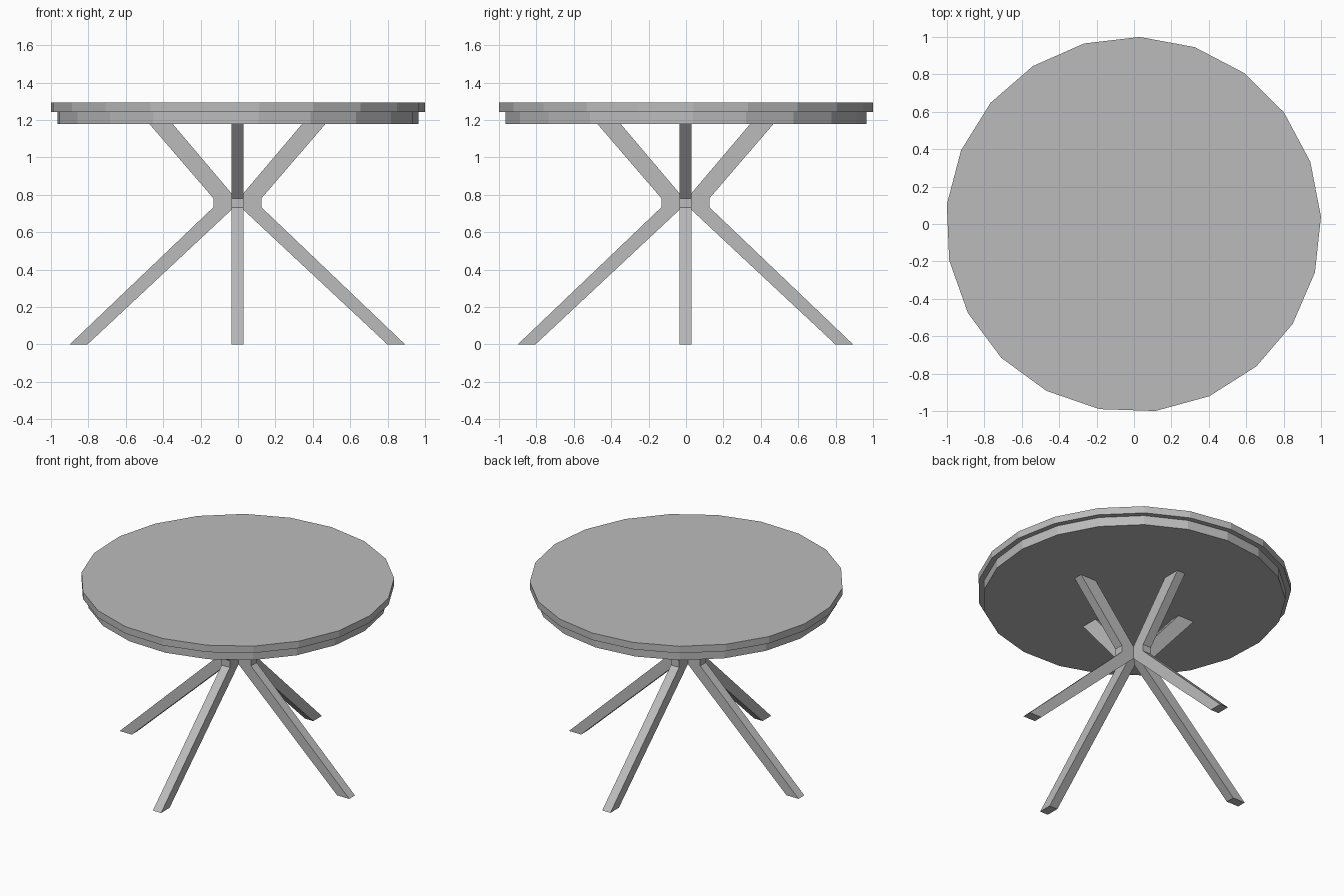
import bpy, bmesh, math
from mathutils import Matrix, Vector

if "Cube" in bpy.data.objects:
    bpy.data.objects.remove(bpy.data.objects["Cube"])

CX = CY = -0.003      # axis of the 21-sided top, so its bounds are centred
SIDES, PHASE = 21, math.radians(2.4)

grey = bpy.data.materials.new("plain grey")
grey.diffuse_color = (0.5, 0.5, 0.5, 1)
grey.use_nodes = True
grey.node_tree.nodes["Principled BSDF"].inputs["Base Color"].default_value = grey.diffuse_color


def prism(name, outline, extrude):
    """Extrude a closed outline along a vector into a solid part."""
    bm = bmesh.new()
    face = bm.faces.new([bm.verts.new(p) for p in outline])
    res = bmesh.ops.extrude_face_region(bm, geom=[face], use_keep_orig=True)
    moved = [g for g in res["geom"] if isinstance(g, bmesh.types.BMVert)]
    bmesh.ops.translate(bm, verts=moved, vec=Vector(extrude))
    bmesh.ops.recalc_face_normals(bm, faces=bm.faces[:])
    mesh = bpy.data.meshes.new(name)
    bm.to_mesh(mesh)
    bm.free()
    mesh.materials.append(grey)
    obj = bpy.data.objects.new(name, mesh)
    bpy.context.collection.objects.link(obj)
    return obj


def disc(name, radius, z0, z1):
    angles = [PHASE + math.tau * i / SIDES for i in range(SIDES)]
    ring = [(CX + radius * math.cos(a), CY + radius * math.sin(a), z0) for a in angles]
    return prism(name, ring, (0, 0, z1 - z0))


# Round top and the slightly smaller apron beneath it
disc("table_top", 1.0035, 1.243, 1.292)
disc("apron", 0.968, 1.177, 1.243)

# Four bent legs meeting at the centre
HALF = 0.032
profile = [(0.896, 0), (0.1285, 0.733), (0.1285, 0.781), (0.4695, 1.177),
           (0.345, 1.177), (0, 0.77), (0, 0.749), (0.8015, 0)]
for i, side in enumerate(("right", "back", "left", "front")):
    leg = prism(side + "_leg", [(x, -HALF, z) for x, z in profile], (0, 2 * HALF, 0))
    leg.data.transform(Matrix.Translation((CX, CY, 0)) @ Matrix.Rotation(i * math.pi / 2, 4, 'Z'))
